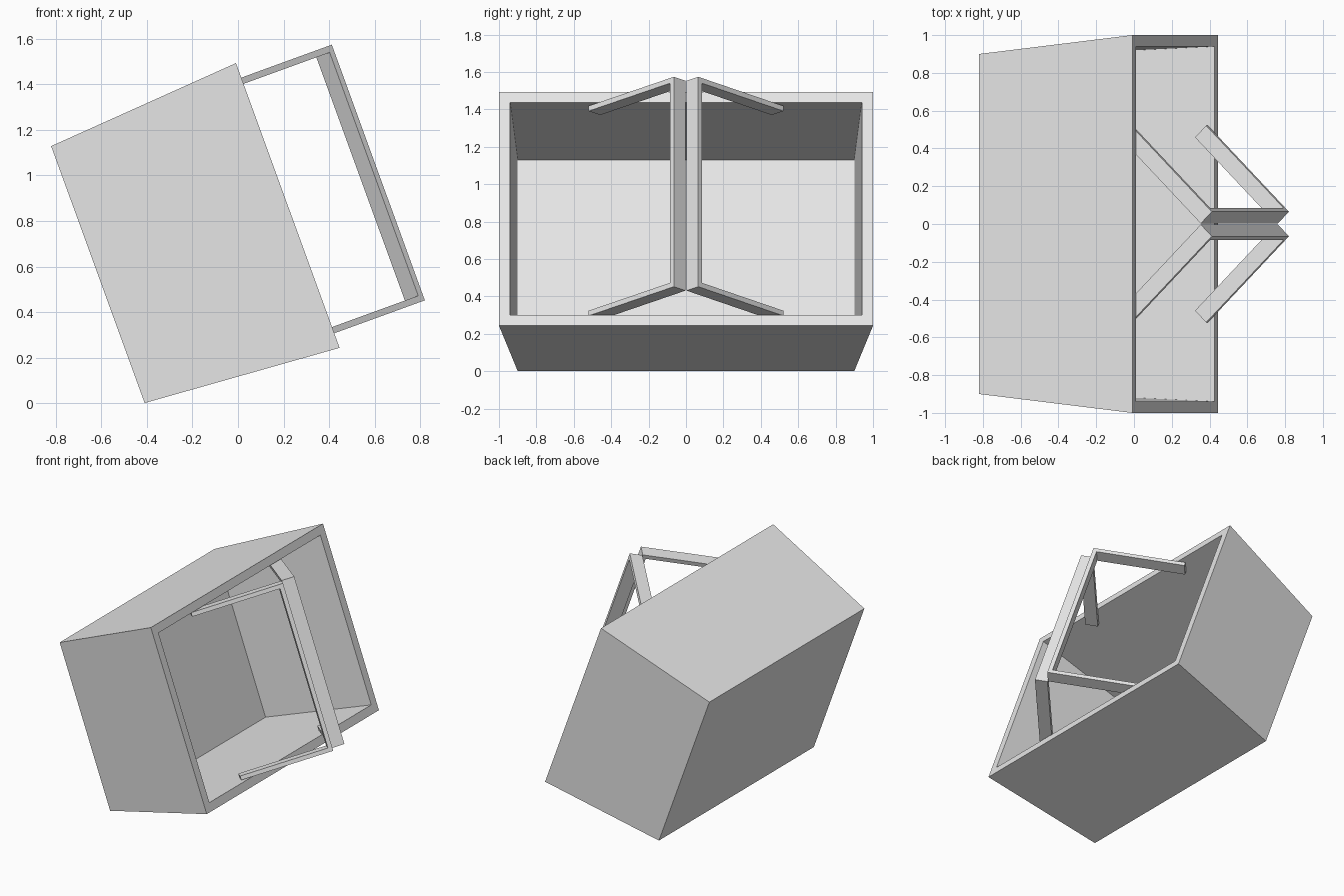
import bpy, bmesh, math
from mathutils import Vector, Matrix

if "Cube" in bpy.data.objects:
    bpy.data.objects.remove(bpy.data.objects["Cube"], do_unlink=True)

# One plain grey for everything
grey = bpy.data.materials.new("light_grey")
grey.use_nodes = True
grey.diffuse_color = (0.8, 0.8, 0.8, 1)
grey.node_tree.nodes["Principled BSDF"].inputs["Base Color"].default_value = (0.8, 0.8, 0.8, 1)

# The whole basket lies tipped over towards +x
TILT = Matrix.Translation((-0.615, 0, 0.565)) @ Matrix.Rotation(math.radians(70), 4, 'Y')


def finish(name, bm):
    bmesh.ops.recalc_face_normals(bm, faces=bm.faces)
    mesh = bpy.data.meshes.new(name)
    bm.to_mesh(mesh)
    bm.free()
    mesh.materials.append(grey)
    obj = bpy.data.objects.new(name, mesh)
    obj.matrix_world = TILT
    bpy.context.collection.objects.link(obj)
    return obj


def bridge(bm, a, b):
    n = len(a)
    for i in range(n):
        bm.faces.new((a[i], a[(i + 1) % n], b[(i + 1) % n], b[i]))


# Flared box: outer base, outer rim, inner rim, inner floor
def basket():
    bm = bmesh.new()
    rings = [[bm.verts.new((sx * hx, sy * hy, z))
              for sx, sy in ((-1, -1), (1, -1), (1, 1), (-1, 1))]
             for hx, hy, z in ((0.60, 0.90, 0.0), (0.665, 1.0, 0.887),
                               (0.605, 0.94, 0.887), (0.60, 0.90, 0.004))]
    for a, b in zip(rings, rings[1:]):
        bridge(bm, a, b)
    bm.faces.new(rings[0])
    bm.faces.new(rings[-1])
    return finish("basket_body", bm)


# U-shaped handle board, folded up at 45 degrees to meet its twin in the middle
def handle(name, side, half=0.597, length=0.645, thick=0.029, width=0.088):
    r = math.sqrt(0.5)
    tip = Vector((0, side * 0.065, 1.31))
    along = Vector((0, side * r, -r))
    across = Vector((0, -side * r, -r))
    inner = half - thick
    profile = [(-half, length), (-half, 0), (half, 0), (half, length),
               (inner, length), (inner, thick), (-inner, thick), (-inner, length)]
    bm = bmesh.new()
    rings = [[bm.verts.new(tip + Vector((x, 0, 0)) + along * s + across * d)
              for x, s in profile] for d in (0, width)]
    bridge(bm, *rings)
    for ring in rings:
        bm.faces.new(ring)
    return finish(name, bm)


basket()
handle("left_handle", 1)
handle("right_handle", -1)
